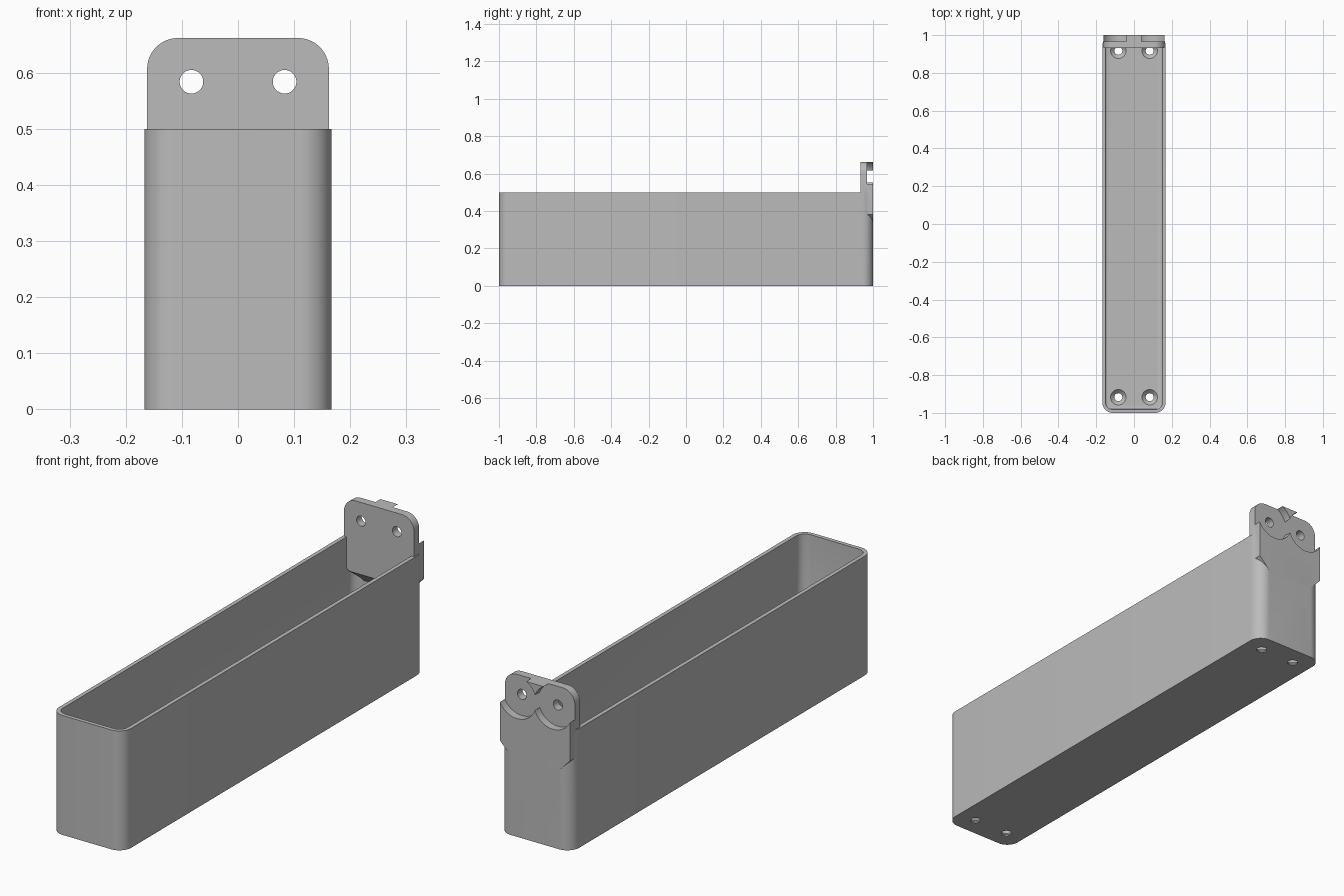
import bpy, bmesh
from math import sin, cos, pi
from mathutils import Matrix, Vector

cube = bpy.data.objects.get("Cube")
if cube:
    bpy.data.objects.remove(cube)

grey = bpy.data.materials.new("plain grey")
grey.use_nodes = True
grey.diffuse_color = (0.5, 0.5, 0.5, 1)
grey.node_tree.nodes["Principled BSDF"].inputs["Base Color"].default_value = grey.diffuse_color


def arc(cx, cy, r, start, steps=10):
    """Quarter arc, counter-clockwise from start."""
    return [(cx + r * cos(start + pi / 2 * i / steps),
             cy + r * sin(start + pi / 2 * i / steps)) for i in range(steps + 1)]


def rounded_rect(hx, hy, r):
    pts = []
    for i, (sx, sy) in enumerate([(1, 1), (-1, 1), (-1, -1), (1, -1)]):
        pts += arc(sx * (hx - r), sy * (hy - r), r, i * pi / 2)
    return pts


def prism(name, points, sweep, bottom_bevel=0):
    """Extrude a closed outline of 3D points along a sweep vector."""
    bm = bmesh.new()
    base = bm.faces.new([bm.verts.new(p) for p in points])
    rim = list(base.edges)
    new = bmesh.ops.extrude_face_region(bm, geom=[base], use_keep_orig=True)["geom"]
    bmesh.ops.translate(bm, vec=Vector(sweep),
                        verts=[g for g in new if isinstance(g, bmesh.types.BMVert)])
    bmesh.ops.recalc_face_normals(bm, faces=bm.faces)
    if bottom_bevel:
        bmesh.ops.bevel(bm, geom=rim, offset=bottom_bevel, segments=3,
                        profile=0.5, affect='EDGES')
    return finish(name, bm)


def turned(name, r1, r2, start, end, axis="z"):
    """Cylinder or cone between two points along z or y."""
    bm = bmesh.new()
    depth = (Vector(end) - Vector(start)).length
    bmesh.ops.create_cone(bm, cap_ends=True, segments=48, radius1=r1, radius2=r2, depth=depth)
    if axis == "y":
        bmesh.ops.rotate(bm, matrix=Matrix.Rotation(-pi / 2, 3, 'X'), verts=bm.verts)
    bmesh.ops.translate(bm, vec=(Vector(start) + Vector(end)) / 2, verts=bm.verts)
    return finish(name, bm)


def finish(name, bm):
    mesh = bpy.data.meshes.new(name)
    bm.to_mesh(mesh)
    bm.free()
    mesh.materials.append(grey)
    obj = bpy.data.objects.new(name, mesh)
    bpy.context.collection.objects.link(obj)
    return obj


def combine(target, tool, operation):
    """Apply a boolean and drop the tool object."""
    mod = target.modifiers.new("combine", 'BOOLEAN')
    mod.operation, mod.object, mod.solver = operation, tool, 'EXACT'
    bpy.ops.object.select_all(action='DESELECT')
    bpy.context.view_layer.objects.active = target
    target.select_set(True)
    bpy.ops.object.modifier_apply(modifier=mod.name)
    bpy.data.objects.remove(tool)


FLOOR, HEIGHT, WALL = 0.025, 0.5, 0.017
HOLE_X, HOLE_Y, HOLE_Z = 0.083, 0.917, 0.584

# Open tray with rounded corners
tray = prism("tray", [(x, y, 0) for x, y in rounded_rect(0.167, 1, 0.055)], (0, 0, HEIGHT))
hollow = prism("hollow", [(x, y, FLOOR) for x, y in
                          rounded_rect(0.167 - WALL, 1 - WALL, 0.055 - WALL)],
               (0, 0, HEIGHT), bottom_bevel=0.008)
combine(tray, hollow, 'DIFFERENCE')

# Hanger plate: rounded on top, sloping undersides at the outer corners
half = [(0.105, 0.31), (0.105, 0.325), (0.162, 0.382)] + arc(0.107, 0.607, 0.055, 0)
outline = half + [(-x, z) for x, z in reversed(half)]
plate = prism("hanger_plate", [(x, 0.933, z) for x, z in outline], (0, 0.067, 0))
slope = prism("slope", [(-0.3, 0.9, 0.393), (-0.3, 0.99, 0.303), (-0.3, 0.9, 0.25)], (0.6, 0, 0))
combine(plate, slope, 'DIFFERENCE')
combine(tray, plate, 'UNION')

# Screw holes, with washer recesses behind and countersinks in the floor
for side in (-1, 1):
    x = side * HOLE_X
    combine(tray, turned("recess", 0.089, 0.089, (x, 0.967, HOLE_Z), (x, 1.05, HOLE_Z), "y"),
            'DIFFERENCE')
    combine(tray, turned("screw_hole", 0.021, 0.021, (x, 0.9, HOLE_Z), (x, 1.05, HOLE_Z), "y"),
            'DIFFERENCE')
    for y in (-HOLE_Y, HOLE_Y):
        combine(tray, turned("floor_hole", 0.021, 0.021, (x, y, -0.05), (x, y, 0.1)), 'DIFFERENCE')
        combine(tray, turned("countersink", 0.02, 0.042, (x, y, 0.004), (x, y, FLOOR + 0.001)),
                'DIFFERENCE')

tray.name = "wall_tray"
bpy.ops.object.shade_smooth_by_angle(angle=pi / 6)
